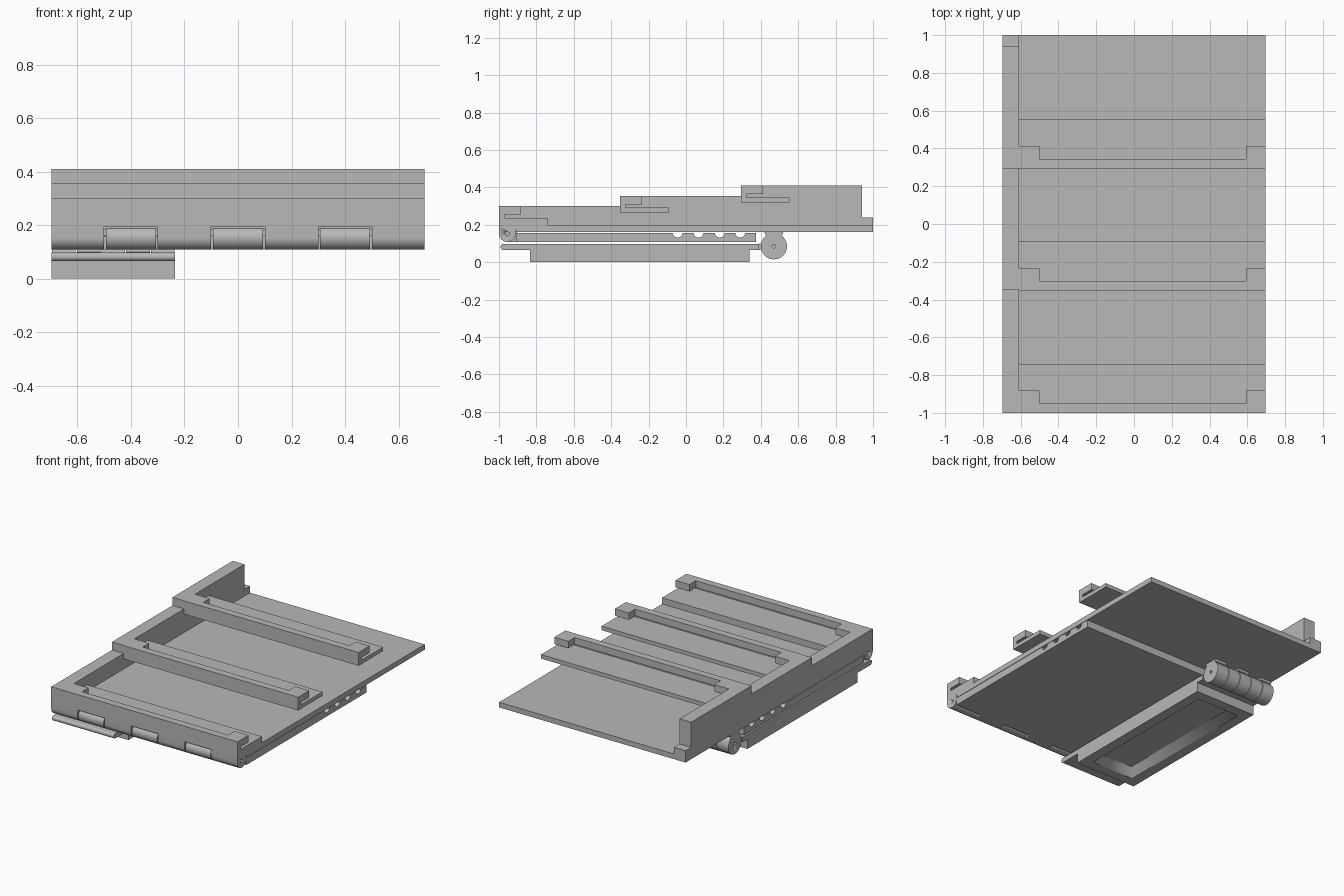
import bpy
import bmesh
from math import cos, sin, pi, radians

cube = bpy.data.objects.get("Cube")
if cube:
    bpy.data.objects.remove(cube, do_unlink=True)

W = 0.697            # half width of the rack
WALL = -0.61         # inner face of the side wall
TOP = 0.195          # top of the base plate

grey = bpy.data.materials.new("plain_grey")
grey.use_nodes = True
grey.diffuse_color = (0.48, 0.48, 0.48, 1)
grey.node_tree.nodes["Principled BSDF"].inputs["Base Color"].default_value = grey.diffuse_color


def arc(y, z, r, start, end, n=16):
    """Points of an arc in the side plane, angles in degrees."""
    steps = [radians(start + (end - start) * i / n) for i in range(n + 1)]
    return [(y + r * cos(a), z + r * sin(a)) for a in steps]


def prism(name, profile, x0, x1):
    """Extrude a side profile of (y, z) points from x0 to x1."""
    bm = bmesh.new()
    face = bm.faces.new([bm.verts.new((x0, y, z)) for y, z in profile])
    new = bmesh.ops.extrude_face_region(bm, geom=[face])["geom"]
    moved = [v for v in new if isinstance(v, bmesh.types.BMVert)]
    bmesh.ops.translate(bm, vec=(x1 - x0, 0, 0), verts=moved)
    bmesh.ops.recalc_face_normals(bm, faces=bm.faces)
    mesh = bpy.data.meshes.new(name)
    bm.to_mesh(mesh)
    bm.free()
    mesh.materials.append(grey)
    obj = bpy.data.objects.new(name, mesh)
    bpy.context.collection.objects.link(obj)
    bpy.ops.object.select_all(action="DESELECT")
    obj.select_set(True)
    bpy.context.view_layer.objects.active = obj
    bpy.ops.object.shade_smooth_by_angle(angle=radians(30))
    return obj


def box(name, x0, x1, y0, y1, z0, z1):
    return prism(name, [(y0, z0), (y1, z0), (y1, z1), (y0, z1)], x0, x1)


def cut(obj, cutter):
    """Subtract the cutter for good and remove it."""
    cutter.hide_render = True
    mod = obj.modifiers.new("cut", "BOOLEAN")
    mod.operation = "DIFFERENCE"
    mod.solver = "EXACT"
    mod.object = cutter
    bpy.context.view_layer.objects.active = obj
    bpy.ops.object.modifier_apply(modifier=mod.name)
    bpy.data.objects.remove(cutter, do_unlink=True)


# Base plate and stepped side wall
box("base_plate", -W, W, -0.905, 1, 0.16, TOP)
prism("side_wall", [(-1, TOP), (1, TOP), (1, 0.24), (0.94, 0.24), (0.94, 0.41),
                    (0.295, 0.41), (0.295, 0.355), (-0.35, 0.355),
                    (-0.35, 0.3), (-1, 0.3)], -W, WALL)

# Slotted cross rails, each one step higher; the first stands on the plate
for i, name in enumerate(("front_rail", "middle_rail", "rear_rail")):
    y, z = -1 + 0.647 * i, 0.3 + 0.055 * i
    bottom = TOP if i == 0 else z - 0.09
    rail = prism(name, [(y, bottom), (y + 0.26, bottom), (y + 0.26, z - 0.063),
                        (y + 0.03, z - 0.063), (y + 0.03, z - 0.046),
                        (y + 0.118, z - 0.046), (y + 0.118, z), (y, z)], WALL, W)
    cut(rail, box("lip_cutter", -0.5, 0.592, y + 0.05, y + 0.2, z - 0.055, z + 0.02))

# Front hinge: fixed knuckles under the front rail, moving ones on the flap
HY, HZ, HR = -0.955, 0.153, 0.045
edges = [-W, -0.5, -0.3, -0.1, 0.1, 0.3, 0.5, W]
for i, (a, b) in enumerate(zip(edges, edges[1:])):
    if i % 2 == 0:
        knuckle = prism("fixed_knuckle", arc(HY, HZ, HR, 180, 360)
                        + [(-0.905, TOP), (-1, TOP)], a, b)
    else:
        box("knuckle_backing", a, b, -0.985, -0.905, 0.183, TOP)
        knuckle = prism("flap_knuckle", arc(HY, HZ, HR, 45, 270)
                        + [(-0.9, HZ - HR), (-0.9, 0.157)], a + 0.006, b - 0.006)
    if i in (0, 6):
        cut(knuckle, prism("pin_cutter", arc(HY, HZ, 0.01, 0, 337.5, 15), a - 0.1, b + 0.1))

# Folding flap under the plate with four round grooves
top = []
for y in (0.29, 0.18, 0.067, -0.045):
    top += arc(y, 0.157, 0.026, 0, -180, 10)
prism("folding_flap", [(-0.908, 0.108), (0.375, 0.108), (0.375, 0.157)]
      + top + [(-0.908, 0.157)], -W, W)

# Lower arm: thin plate with a round front edge
AX0, AX1 = -W, -0.235
prism("arm_plate", arc(-0.975, 0.0815, 0.0165, 90, 270)
      + [(0.39, 0.065), (0.39, 0.098)], AX0, AX1)

# Arm block with a sloped recess in its underside
block = box("arm_block", AX0, AX1, -0.835, 0.34, 0, 0.065)
bm = bmesh.new()
bm.from_mesh(block.data)
face = min(bm.faces, key=lambda f: f.calc_center_median().z)
bmesh.ops.inset_region(bm, faces=[face], thickness=0.1)
bmesh.ops.inset_region(bm, faces=[face], thickness=0.06, depth=0)
for v in face.verts:
    v.co.z = 0.05
bm.to_mesh(block.data)
bm.free()

# Rear hinge: knuckles hung from the plate alternate with arm knuckles
step = (AX1 - AX0) / 5
CY, CZ, CR = 0.47, 0.085, 0.07
for i in range(5):
    a, b = AX0 + i * step + 0.002, AX0 + (i + 1) * step - 0.002
    if i % 2 == 0:
        knuckle = prism("hanging_knuckle", arc(CY, CZ, CR, 125, 415, 32)
                        + [(0.515, 0.145), (0.52, 0.16), (0.42, 0.16), (0.425, 0.145)], a, b)
    else:
        knuckle = prism("arm_knuckle", arc(CY, CZ, CR, -165, 168, 32)
                        + [(0.39, 0.098), (0.39, 0.066)], a, b)
    if i in (0, 4):
        cut(knuckle, prism("pin_cutter", arc(CY, CZ, 0.01, 0, 337.5, 15), a - 0.1, b + 0.1))
